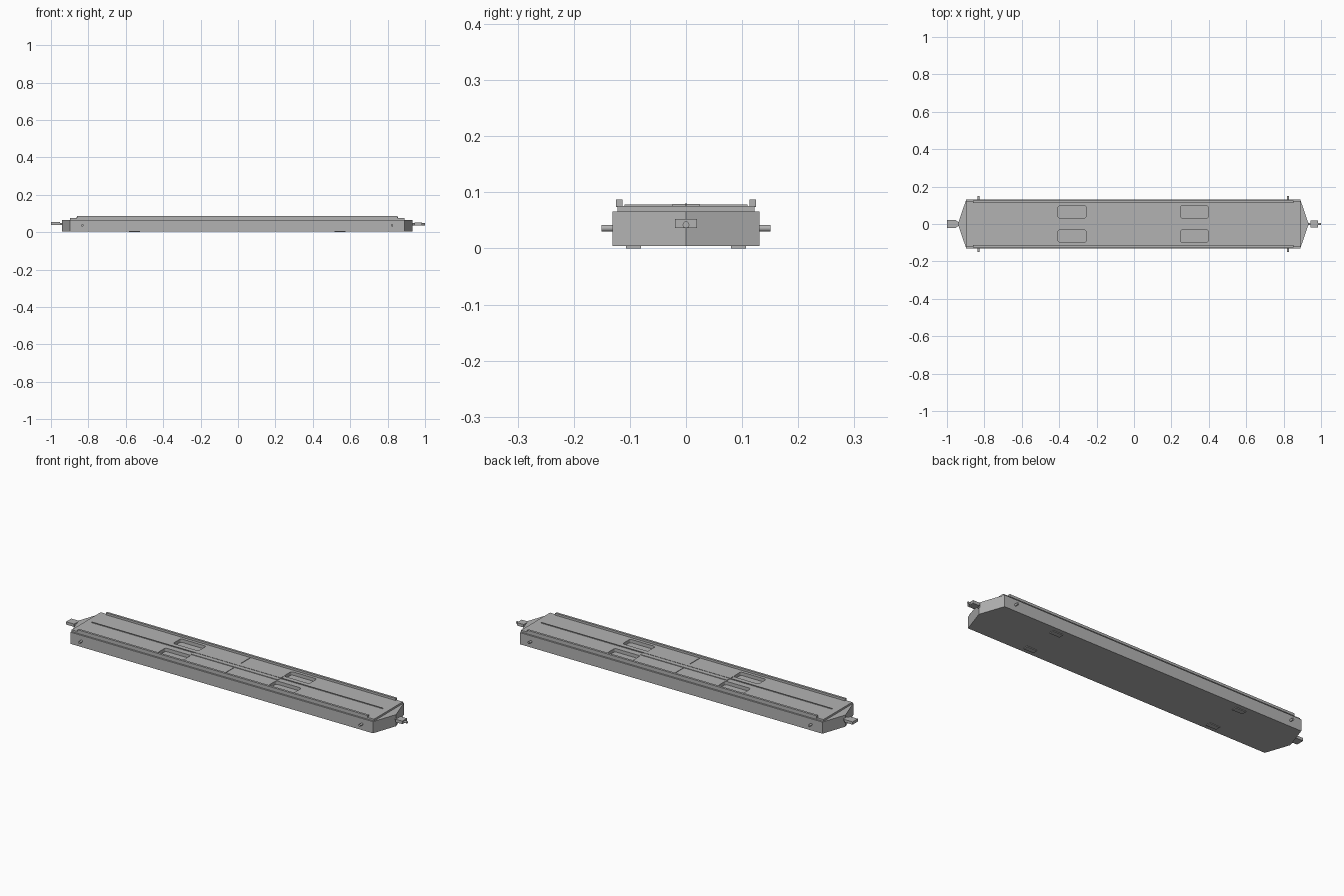
import bpy, bmesh
from math import radians
from mathutils import Matrix

cube = bpy.data.objects.get("Cube")
if cube:
    bpy.data.objects.remove(cube)

grey = bpy.data.materials.new("plain grey")
grey.use_nodes = True
grey.diffuse_color = (0.45, 0.45, 0.45, 1)
grey.node_tree.nodes["Principled BSDF"].inputs["Base Color"].default_value = (0.45, 0.45, 0.45, 1)

MID = -0.004  # the hull sits slightly off centre because the couplers differ


def finish(name, bm):
    bmesh.ops.recalc_face_normals(bm, faces=bm.faces)
    mesh = bpy.data.meshes.new(name)
    bm.to_mesh(mesh)
    bm.free()
    mesh.materials.append(grey)
    ob = bpy.data.objects.new(name, mesh)
    bpy.context.collection.objects.link(ob)
    return ob


def prism(name, outline, z0, z1):
    """Extrude a plan outline upwards."""
    bm = bmesh.new()
    face = bm.faces.new([bm.verts.new((x, y, z0)) for x, y in outline])
    new = bmesh.ops.extrude_face_region(bm, geom=[face])["geom"]
    bmesh.ops.translate(bm, vec=(0, 0, z1 - z0),
                        verts=[v for v in new if isinstance(v, bmesh.types.BMVert)])
    return finish(name, bm)


def box(name, x, y, z, round_corners=0):
    bm = bmesh.new()
    size = [b - a for a, b in (x, y, z)]
    centre = [(a + b) / 2 for a, b in (x, y, z)]
    bmesh.ops.create_cube(bm, size=1,
                          matrix=Matrix.Translation(centre) @ Matrix.Diagonal((*size, 1)))
    if round_corners:
        upright = [e for e in bm.edges
                   if abs(e.verts[0].co.z - e.verts[1].co.z) > size[2] / 2]
        bmesh.ops.bevel(bm, geom=upright, offset=round_corners, segments=3,
                        profile=0.5, affect='EDGES')
    return finish(name, bm)


def rod(name, centre, radius, length, axis):
    bm = bmesh.new()
    turn = Matrix.Rotation(radians(90), 4, 'Y' if axis == 'X' else 'X')
    bmesh.ops.create_cone(bm, cap_ends=True, segments=16, radius1=radius, radius2=radius,
                          depth=length, matrix=Matrix.Translation(centre) @ turn)
    ob = finish(name, bm)
    for p in ob.data.polygons:
        p.use_smooth = len(p.vertices) == 4
    for e in ob.data.edges:  # keep the cap rims sharp
        a, b = (ob.data.vertices[i].co for i in e.vertices)
        e.use_edge_sharp = (a - b).length < length * 0.9
    return ob


# Hull with pointed ends, and the raised deck on it
corner, tip = 0.893, 0.938
hull = prism("hull", [(MID - corner, -0.131), (MID + corner, -0.131), (MID + tip, 0),
                      (MID + corner, 0.131), (MID - corner, 0.131), (MID - tip, 0)],
             0.004, 0.066)
deck = box("deck", (MID - corner, MID + corner), (-0.122, 0.122), (0.066, 0.076))

# Four rounded pockets sunk through the deck
for sx in (-1, 1):
    for sy in (-1, 1):
        xs = sorted((MID + sx * 0.252, MID + sx * 0.402))
        ys = sorted((sy * 0.032, sy * 0.097))
        cutter = box("pocket_cutter", xs, ys, (0.058, 0.1), 0.01)
        cutter.hide_render = True
        cutter.hide_viewport = True
        cutter.display_type = 'WIRE'
        for part in (hull, deck):
            cut = part.modifiers.new("pocket", 'BOOLEAN')
            cut.operation = 'DIFFERENCE'
            cut.solver = 'EXACT'
            cut.object = cutter

# Side rails, side pins and the low feet underneath
for side, sy in (("right", -1), ("left", 1)):
    box(side + "_rail", (MID - 0.856, MID + 0.856),
        sorted((sy * 0.113, sy * 0.125)), (0.074, 0.087))
    for sx in (-1, 1):
        rod(side + "_pin", (MID + sx * 0.828, sy * 0.138, 0.036), 0.006, 0.026, 'Y')
        box(side + "_foot", sorted((MID + sx * 0.52, MID + sx * 0.58)),
            sorted((sy * 0.08, sy * 0.107)), (0, 0.006))

# Central spine and thin seam ridges
box("spine", (MID - 0.256, MID + 0.256), (-0.024, 0.024), (0.074, 0.079))
box("long_seam", (MID - 0.86, MID + 0.86), (-0.001, 0.001), (0.074, 0.0805))
box("cross_seam", (MID - 0.001, MID + 0.001), (-0.11, 0.11), (0.074, 0.0785))

# Left-hand coupler: a pin and a blocky head
rod("left_coupler_pin", (0.965, 0, 0.042), 0.006, 0.07, 'X')
box("left_coupler_head", (0.945, 0.985), (-0.02, 0.02), (0.036, 0.052))

# Right-hand coupler: a tapered neck and a wider head
prism("right_coupler_neck", [(-0.93, -0.006), (-0.93, 0.006),
                             (-0.955, 0.02), (-0.955, -0.02)], 0.038, 0.05)
box("right_coupler_head", (-1.0, -0.953), (-0.022, 0.022), (0.038, 0.053))
